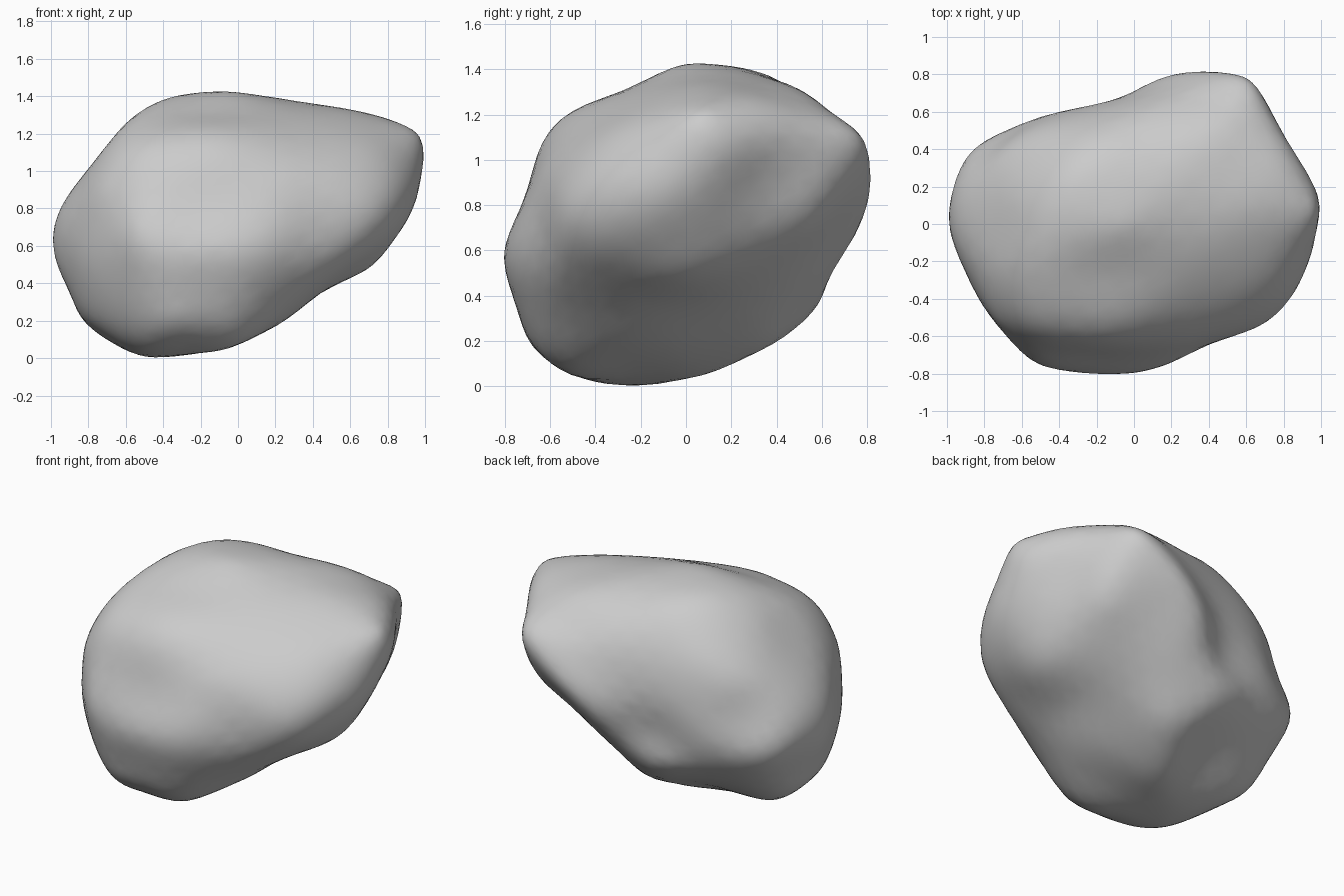
import bpy, bmesh
from math import sin, cos, pi, exp, radians, atan2, hypot
from mathutils import Vector

if "Cube" in bpy.data.objects:
    bpy.data.objects.remove(bpy.data.objects["Cube"])

MID = 0.715                      # half height: outlines are centred on it
A, E = radians(40), radians(30)  # turn and tilt of the angled outlines


def slanted(sx, sy, tilt):
    """Right and up axes of an outline seen from the side (sx, sy)."""
    to_cam = Vector((sx * sin(A), sy * cos(A), 0))
    right = Vector((-to_cam.y, to_cam.x, 0))
    up = Vector((0, 0, cos(tilt))) - to_cam * sin(tilt)
    return right, up


def lower(pts):
    return [(a, b - MID) for a, b in pts]


X, Y, Z = Vector((1, 0, 0)), Vector((0, 1, 0)), Vector((0, 0, 1))

# outline profiles of the boulder
front = lower([(-1, .65), (-.96, .8), (-.8, 1.02), (-.56, 1.31), (-.43, 1.38),
               (-.15, 1.43), (.25, 1.39), (.45, 1.34), (.6, 1.34), (.8, 1.27),
               (.92, 1.26), (.985, 1.18), (1, 1.08), (.96, .88), (.86, .64),
               (.67, .44), (.47, .39), (.28, .21), (.15, .15), (-.07, .04),
               (-.47, 0), (-.6, .04), (-.83, .2), (-.97, .48)])
side = lower([(-.82, .57), (-.74, .75), (-.63, 1.12), (-.5, 1.23), (-.33, 1.28),
              (-.15, 1.37), (0, 1.43), (.3, 1.4), (.42, 1.36), (.7, 1.17),
              (.81, 1.07), (.82, .88), (.78, .7), (.64, .54), (.6, .38), (.5, .25),
              (.38, .19), (.12, .05), (-.2, 0), (-.46, .02), (-.6, .1), (-.7, .2)])
top = [(-1, .02), (-.96, .25), (-.88, .4), (-.8, .455), (-.5, .58), (-.1, .66),
       (.2, .78), (.38, .82), (.6, .8), (.66, .75), (.84, .4), (.96, .25),
       (1, .1), (.95, -.18), (.85, -.4), (.7, -.55), (.4, -.64), (.22, -.74),
       (-.02, -.81), (-.13, -.82), (-.5, -.77), (-.62, -.68), (-.86, -.36)]
front_right = [(-.92, .01), (-.91, .14), (-.81, .37), (-.64, .56), (-.42, .7),
               (-.09, .79), (.05, .79), (.36, .67), (.63, .585), (.95, .49),
               (.98, .41), (.96, .22), (.92, .07), (.62, -.38), (.45, -.48),
               (.19, -.54), (-.05, -.66), (-.32, -.76), (-.64, -.69),
               (-.81, -.5), (-.89, -.23)]
back_left = [(-.98, .2), (-.92, .53), (-.76, .72), (-.39, .71), (-.18, .69),
             (.26, .64), (.52, .55), (.76, .39), (.86, .24), (.92, -.13),
             (.88, -.37), (.76, -.63), (.64, -.73), (.48, -.79), (.23, -.69),
             (-.21, -.62), (-.51, -.39), (-.69, -.19), (-.94, .07)]
back_right = [(-.88, .06), (-.84, .45), (-.71, .77), (-.36, .86), (-.01, .87),
              (.21, .76), (.5, .59), (.66, .41), (.79, .19), (.83, -.05),
              (.93, -.25), (.69, -.69), (.42, -.84), (.06, -.93), (-.39, -.75),
              (-.61, -.43), (-.82, -.1)]

# bulges and corners whose place is known from two views at once
knobs = [(.65, -.54, .68), (-.13, -.82, .57), (.38, .82, .97), (1, .13, 1.1),
         (-1, .02, .65), (-.15, 0, 1.43), (-.48, -.3, 0), (-.05, -.45, .03),
         (.57, .37, 1.33), (-.65, .03, .08), (.77, .5, .95), (-.27, .3, 1.39)]

views = [(*slanted(1, -1, E), front_right, .4),
         (*slanted(-1, 1, E), back_left, .4),
         (*slanted(1, 1, -E), back_right, .4),
         (X, Y, top, .6), (Y, Z, side, .6), (X, Z, front, .6)]

# target reach of the surface in many directions
STEPS = 28
targets = []
for right, up, pts, rate in views:
    for i in range(STEPS):
        c, s = cos(2 * pi * i / STEPS), sin(2 * pi * i / STEPS)
        reach = max(c * a + s * b for a, b in pts)
        targets.append((right * c + up * s, reach, rate))

# skewed ball as the starting lump
bm = bmesh.new()
bmesh.ops.create_icosphere(bm, subdivisions=4, radius=1)
for v in bm.verts:
    a, b, c = v.co
    v.co = (a, .8 * b + .13 * a, .68 * c + .17 * a + .13 * b)


def push(centre, offset, width):
    """Soft grab: move the surface around a point."""
    k, limit = 1 / width ** 2, (2.2 * width) ** 2
    for v in bm.verts:
        d = (v.co - centre).length_squared
        if d < limit:
            v.co += offset * exp(-d * k)


def outline_radius(pts, c, s):
    """Distance from the middle to the outline along a ray."""
    for (ax, ay), (bx, by) in zip(pts, pts[1:] + pts[:1]):
        ca, cb = c * ay - s * ax, c * by - s * bx
        if ca * cb <= 0 and ca != cb:
            t = ca / (ca - cb)
            r = c * (ax + t * (bx - ax)) + s * (ay + t * (by - ay))
            if r > 0:
                return r
    return None


def fit_outline(right, up, pts, rate, width, bins=40):
    """Pull the rim of one view onto its outline, hollows included."""
    rim = {}
    for v in bm.verts:
        a, b = v.co.dot(right), v.co.dot(up)
        key, r = int((atan2(b, a) + pi) / (2 * pi) * bins), hypot(a, b)
        if key not in rim or r > rim[key][0]:
            rim[key] = (r, a / r, b / r, v)
    for r, c, s, v in rim.values():
        goal = outline_radius(pts, c, s)
        if goal:
            push(v.co.copy(), (right * c + up * s) * ((goal - r) * rate * .7), width)


def fit_knobs(width):
    """Move the surface so it passes through the known points."""
    for place in knobs:
        p = Vector(place) - Z * MID
        ray = p.normalized()
        hit = max(bm.verts, key=lambda v: v.co.normalized().dot(ray))
        gap = p.length - hit.co.dot(ray)
        push(hit.co.copy(), ray * gap * .5, width)


def smooth(factor):
    bmesh.ops.smooth_vert(bm, verts=bm.verts, factor=factor,
                          use_axis_x=True, use_axis_y=True, use_axis_z=True)


# hollows as (start, end, depth, width): back groove, undercut, end valley
hollows = [((.15, .7, .95), (-.14, .55, .66), .035, .15),
           ((-.14, .55, .66), (-.42, .4, .48), .03, .15),
           ((.33, -.45, .28), (.58, 0, .42), .03, .17),
           ((.92, .32, .92), (.8, .08, .68), .025, .18)]

# rough shape from the reach
for r in range(22):
    width = .6 - .33 * r / 21
    for direction, reach, rate in targets:
        tip = max((v.co for v in bm.verts), key=direction.dot).copy()
        push(tip, direction * ((reach - tip.dot(direction)) * rate), width)
    fit_knobs(max(width, .3))
    smooth(.25)

# hollows, then final fitting of the rims
for start, end, depth, size in hollows:
    for i in range(4):
        p = Vector(start).lerp(Vector(end), i / 3) - Z * MID
        near = min(bm.verts, key=lambda v: (v.co - p).length_squared)
        bm.normal_update()
        push(near.co.copy(), near.normal * -depth, size)
for r in range(16):
    fit_knobs(.24)
    for view in views:
        fit_outline(*view, .22 if r < 8 else .16)
    if r < 14:
        smooth(.12)

# stand it on the ground
low = min(v.co.z for v in bm.verts)
bmesh.ops.translate(bm, verts=bm.verts, vec=(0, 0, -low))
for f in bm.faces:
    f.smooth = True
mesh = bpy.data.meshes.new("boulder")
bm.to_mesh(mesh)
bm.free()
boulder = bpy.data.objects.new("boulder", mesh)
bpy.context.collection.objects.link(boulder)
sub = boulder.modifiers.new("soften", 'SUBSURF')
sub.levels = sub.render_levels = 1
